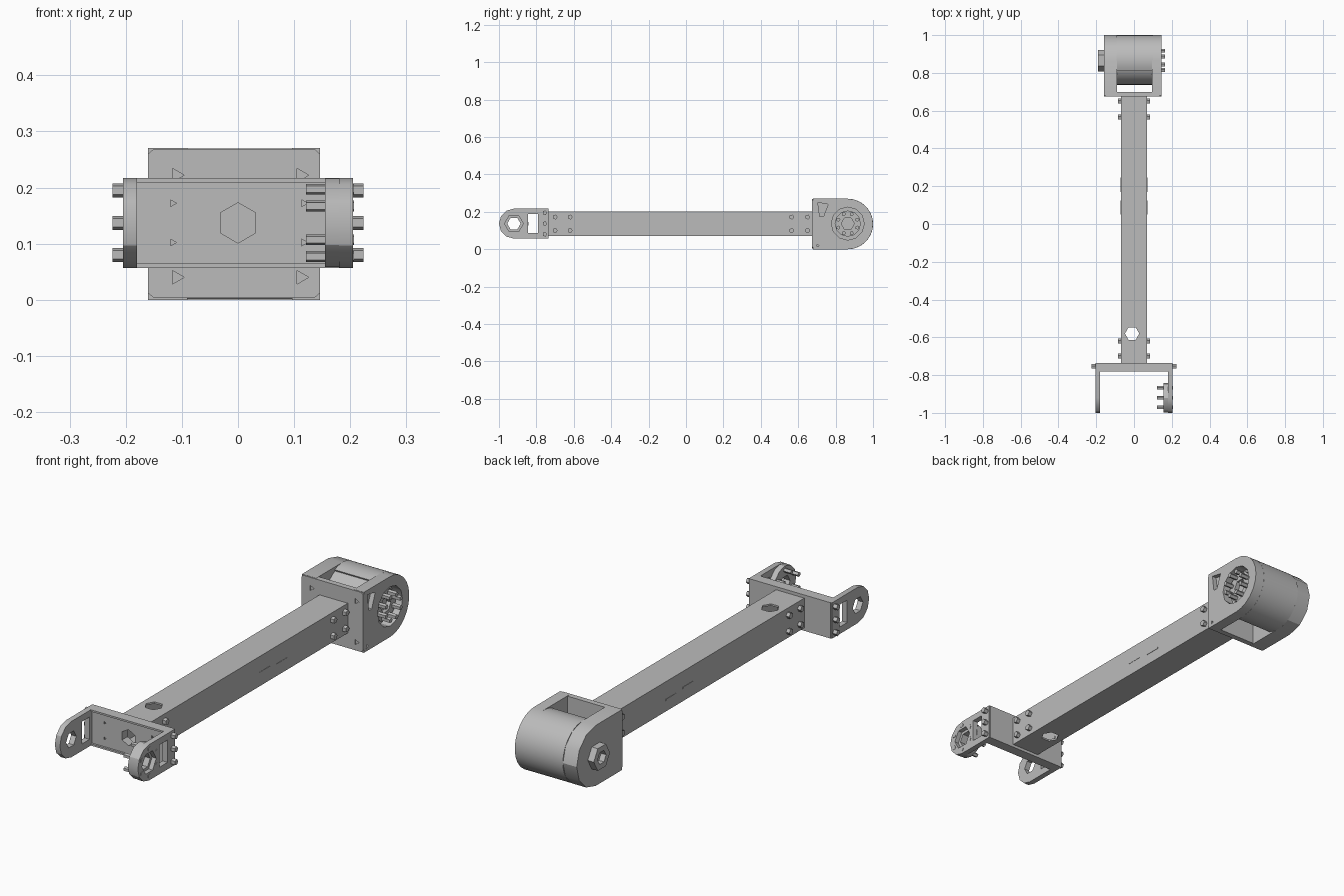
import bpy, bmesh, math
from mathutils import Vector

cube = bpy.data.objects.get("Cube")
if cube:
    bpy.data.objects.remove(cube, do_unlink=True)

metal = bpy.data.materials.new("plain grey metal")
metal.use_nodes = True
GREY = (0.5, 0.5, 0.5, 1)
metal.diffuse_color = GREY
metal.node_tree.nodes["Principled BSDF"].inputs["Base Color"].default_value = GREY


def place(axis, u, v, w):
    """Map profile coordinates plus depth to a point."""
    return Vector({"x": (w, u, v), "y": (u, w, v), "z": (u, v, w)}[axis])


def prism(name, axis, pts, lo, hi):
    bm = bmesh.new()
    ends = [[bm.verts.new(place(axis, u, v, w)) for u, v in pts] for w in (lo, hi)]
    bm.faces.new(ends[0])
    bm.faces.new(ends[1])
    n = len(pts)
    for i in range(n):
        j = (i + 1) % n
        bm.faces.new((ends[0][i], ends[0][j], ends[1][j], ends[1][i]))
    bmesh.ops.recalc_face_normals(bm, faces=bm.faces)
    mesh = bpy.data.meshes.new(name)
    bm.to_mesh(mesh)
    bm.free()
    mesh.materials.append(metal)
    mesh.shade_smooth()
    mesh.set_sharp_from_angle(angle=math.radians(30))
    ob = bpy.data.objects.new(name, mesh)
    bpy.context.scene.collection.objects.link(ob)
    return ob


def arc(cu, cv, r, start, end, steps):
    angles = [math.radians(start + (end - start) * i / steps) for i in range(steps + 1)]
    return [(cu + r * math.cos(a), cv + r * math.sin(a)) for a in angles]


def ring(cu, cv, r, sides, turn=0):
    return arc(cu, cv, r, turn, turn + 360, sides)[:-1]


def rect(u0, u1, v0, v1):
    return [(u0, v0), (u1, v0), (u1, v1), (u0, v1)]


def cut(ob, *cutters):
    for c in cutters:
        c.hide_render = True
        mod = ob.modifiers.new("cut", "BOOLEAN")
        mod.operation, mod.solver, mod.object = "DIFFERENCE", "EXACT", c
    graph = bpy.context.evaluated_depsgraph_get()
    result = bpy.data.meshes.new_from_object(ob.evaluated_get(graph))
    ob.modifiers.clear()
    ob.data = result
    result.set_sharp_from_angle(angle=math.radians(30))
    for c in cutters:
        bpy.data.objects.remove(c, do_unlink=True)


MID = 0.137      # height of the long axis
FORK_Y = -0.92   # fork pivot
MOTOR_Y = 0.865  # motor pivot

# Hollow beam with cable holes through top and bottom
beam = prism("beam", "y", rect(-0.07, 0.07, 0.07, 0.203), -0.74, 0.68)
cut(beam,
    prism("beam_bore", "y", rect(-0.062, 0.062, 0.078, 0.195), -0.8, 0.672),
    prism("cable_hole", "z", ring(-0.01, -0.58, 0.038, 6), 0, 0.3))

# Screws and seam strips on the beam sides
for side, label in ((1, "left"), (-1, "right")):
    for y in (-0.7, -0.62, 0.565, 0.65):
        for z in (0.1, 0.172):
            prism(f"{label}_beam_screw", "x", ring(y, z, 0.014, 5), side * 0.06, side * 0.086)
    for y, z in ((0.05, 0.13), (0.17, 0.122)):
        prism(f"{label}_seam_strip", "x", rect(y, y + 0.075, z - 0.003, z + 0.003),
              side * 0.069, side * 0.0715)

# Fork cross plate with a centre hole and small screw holes
cross = prism("fork_cross_plate", "y", rect(-0.2, 0.2, 0.057, 0.217), -0.773, -0.735)
cut(cross,
    prism("centre_hole", "y", ring(0, MID, 0.036, 6, 30), -0.9, -0.7),
    *[prism("screw_hole", "y", ring(x, z, 0.007, 3), -0.9, -0.765)
      for x in (-0.117, 0.117) for z in (0.102, 0.172)])
for z in (0.057, 0.209):
    prism("fork_lip", "y", rect(-0.18, 0.18, z, z + 0.008), -0.782, -0.77)

# Fork arms: rounded plates with a slot and a pivot hole
arm_outline = [(-0.737, 0.217)] + arc(FORK_Y, MID, 0.08, 90, 270, 6) + [(-0.737, 0.057)]
for label, lo, hi, hole in (("left", 0.18, 0.205, 0.05), ("right", -0.205, -0.18, 0.036)):
    arm = prism(f"{label}_fork_arm", "x", arm_outline, lo, hi)
    cut(arm,
        prism("slot", "x", rect(-0.845, -0.79, 0.088, 0.188), lo - 0.1, hi + 0.1),
        prism("pivot_hole", "x", ring(FORK_Y, MID, hole, 6), lo - 0.1, hi + 0.1))
    out = math.copysign(1, lo)
    for z in (0.08, MID, 0.195):
        prism(f"{label}_fork_screw", "x", ring(-0.755, z, 0.013, 5), out * 0.195, out * 0.224)

# Bearing disc and its screws inside the left arm
disc = prism("bearing_disc", "x", ring(FORK_Y, MID, 0.079, 12), 0.155, 0.185)
cut(disc, prism("disc_hole", "x", ring(FORK_Y, MID, 0.036, 6), 0.1, 0.3))
for y, z in ring(FORK_Y, MID, 0.06, 6, 30):
    prism("bearing_screw", "x", ring(y, z, 0.01, 5), 0.121, 0.16)
    prism("bearing_screw_head", "x", ring(y, z, 0.01, 5), 0.2, 0.207)

# Motor bracket front plate with corner screw holes
front = prism("motor_front_plate", "y",
              [(-0.16, 0.012), (-0.15, 0.003), (0.136, 0.003), (0.146, 0.012),
               (0.146, 0.26), (0.136, 0.269), (-0.15, 0.269), (-0.16, 0.26)], 0.675, 0.7)
cut(front, *[prism("corner_hole", "y", ring(x, z, 0.014, 3), 0.6, 0.69)
             for x in (-0.11, 0.112) for z in (0.04, 0.222)])


def cheek_outline(steps):
    return [(0.68, 0.27)] + arc(MOTOR_Y, 0.135, 0.135, 90, -90, steps) + [(0.68, 0)]


# Right cheek with its hexagonal hub
prism("right_motor_cheek", "x", cheek_outline(6), -0.16, -0.09)
hub = prism("motor_hub", "x", ring(MOTOR_Y, 0.135, 0.057, 6), -0.19, -0.15)
cut(hub, prism("hub_hole", "x", ring(MOTOR_Y, 0.135, 0.03, 6), -0.3, -0.165))

# Left cheek with the round flange opening
cheek = prism("left_motor_cheek", "x", cheek_outline(12), 0.096, 0.146)
cut(cheek,
    prism("flange_opening", "x", ring(MOTOR_Y, 0.137, 0.088, 12), 0, 0.3),
    prism("upper_notch", "x", [(0.705, 0.25), (0.76, 0.24), (0.735, 0.175), (0.715, 0.175)],
          0.125, 0.3),
    prism("lower_notch", "x", ring(0.7, 0.02, 0.012, 3), 0.125, 0.3))

# Motor body, outer shell and flange
prism("motor_body", "x", ring(MOTOR_Y, 0.135, 0.128, 32), -0.095, 0.1)
prism("motor_shell", "x", arc(MOTOR_Y, 0.135, 0.135, 114, -114, 24)
      + arc(MOTOR_Y, 0.135, 0.115, -114, 114, 24), -0.092, 0.1)
flange = prism("output_flange", "x", ring(MOTOR_Y, 0.137, 0.07, 12), 0.095, 0.125)
cut(flange, prism("flange_hole", "x", ring(MOTOR_Y, 0.137, 0.035, 6), 0.105, 0.3))
for y, z in ring(MOTOR_Y, 0.137, 0.055, 8, 22.5):
    prism("flange_screw", "x", ring(y, z, 0.011, 5), 0.12, 0.165)
